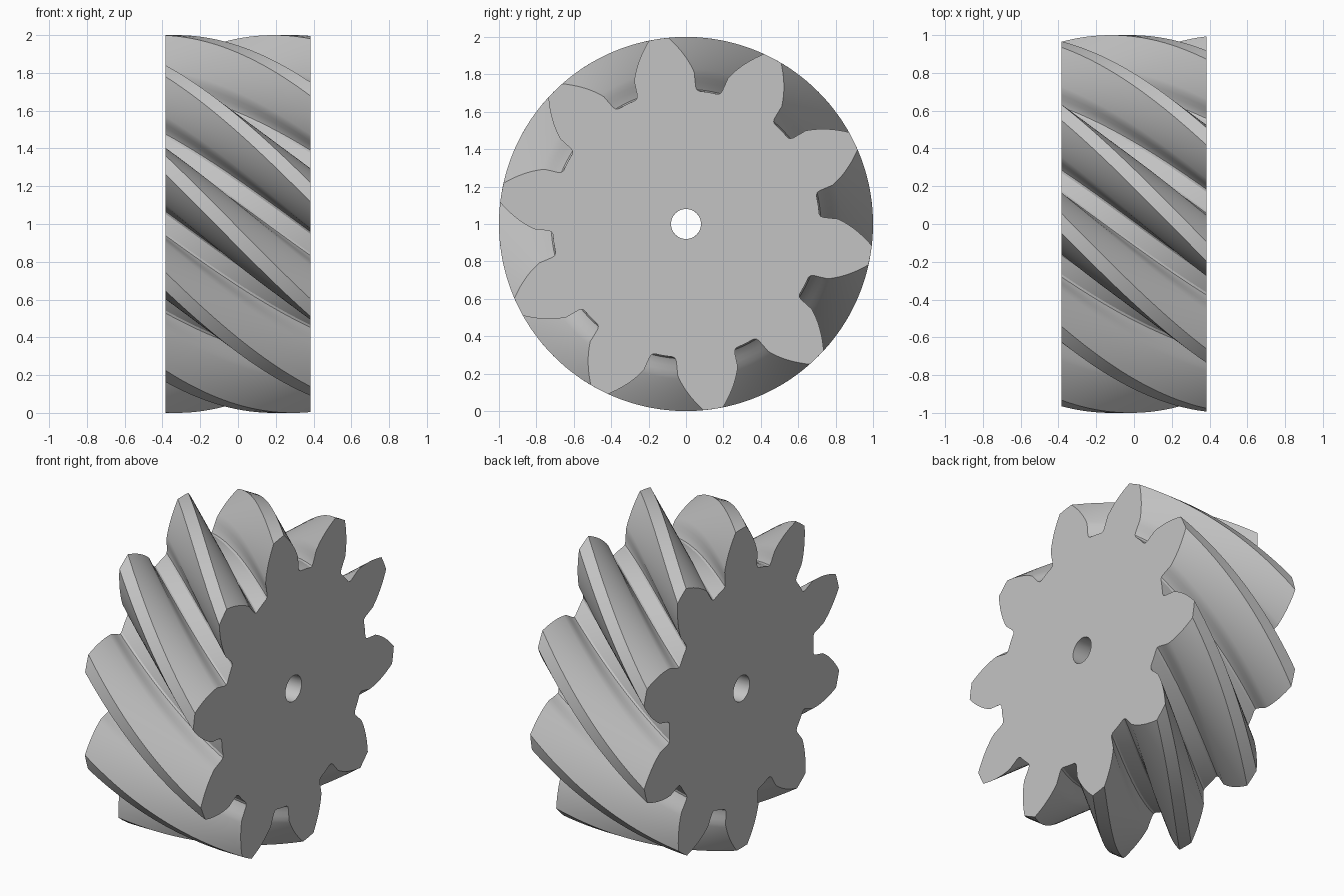
import bpy, bmesh
from math import acos, tan, cos, sin, radians

cube = bpy.data.objects.get("Cube")
if cube:
    bpy.data.objects.remove(cube)

TEETH = 10
PITCH = radians(360 / TEETH)
OUTER, BASE, ROOT, BORE = 1.0, 0.7316, 0.714, 0.08
HALF_WIDTH = 0.385
TWIST = radians(44.7)
PHASE = radians(26.4)          # tooth centre on the right-hand face
BASE_HALF = radians(13.38)     # half tooth angle at the base circle
SLICES = 28


def involute_half(r):
    """Half tooth angle at radius r on the involute flank."""
    a = acos(BASE / r)
    return BASE_HALF - (tan(a) - a)


def tooth_profile():
    """(angle, radius) pairs for one tooth and the root land after it."""
    # tip to root: involute flank, then the undercut and root fillet
    radii = [OUTER - i * (OUTER - 0.81) / 10 for i in range(11)]
    flank = [(involute_half(r), r) for r in radii]
    flank += [(radians(d), r) for d, r in
              ((11.8, 0.785), (12.1, 0.76), (12.35, 0.737), (12.9, 0.721), (13.9, ROOT))]
    rising = [(-a, r) for a, r in reversed(flank)]
    return rising + [(0, OUTER)] + flank + [(PITCH / 2, ROOT)]


profile = [(k * PITCH + a, r) for k in range(TEETH) for a, r in tooth_profile()]


def add_ring(bm, x, turn, radius=None):
    return [bm.verts.new((x, (radius or r) * cos(a + turn), (radius or r) * sin(a + turn)))
            for a, r in profile]


def bridge(bm, first, second):
    n = len(first)
    for i in range(n):
        j = (i + 1) % n
        bm.faces.new((first[i], first[j], second[j], second[i]))


# Helical body: the toothed outline swept along the axis while it turns
bm = bmesh.new()
rings = []
for s in range(SLICES + 1):
    t = s / SLICES
    rings.append(add_ring(bm, HALF_WIDTH * (2 * t - 1), PHASE - TWIST * (1 - t)))
for a, b in zip(rings, rings[1:]):
    bridge(bm, a, b)

# Bore and the flat end faces around it
bore_left = add_ring(bm, -HALF_WIDTH, PHASE - TWIST, BORE)
bore_right = add_ring(bm, HALF_WIDTH, PHASE, BORE)
bridge(bm, rings[-1], bore_right)
bridge(bm, bore_left, rings[0])
# The bore turns with the body so its walls are split into straight strips
inner = [bore_left]
for s in range(1, SLICES):
    t = s / SLICES
    inner.append(add_ring(bm, HALF_WIDTH * (2 * t - 1), PHASE - TWIST * (1 - t), BORE))
inner.append(bore_right)
for a, b in zip(inner, inner[1:]):
    bridge(bm, b, a)
bmesh.ops.recalc_face_normals(bm, faces=bm.faces)

mesh = bpy.data.meshes.new("helical_gear")
bm.to_mesh(mesh)
bm.free()
gear = bpy.data.objects.new("helical_gear", mesh)
bpy.context.collection.objects.link(gear)
gear.location.z = OUTER

# Plain grey metal
grey = bpy.data.materials.new("plain_grey")
grey.use_nodes = True
colour = (0.55, 0.55, 0.55, 1)
grey.diffuse_color = colour
grey.node_tree.nodes["Principled BSDF"].inputs["Base Color"].default_value = colour
mesh.materials.append(grey)

# Smooth flanks with crisp tip and end edges
bpy.ops.object.select_all(action='DESELECT')
gear.select_set(True)
bpy.context.view_layer.objects.active = gear
bpy.ops.object.shade_smooth_by_angle(angle=radians(30))
